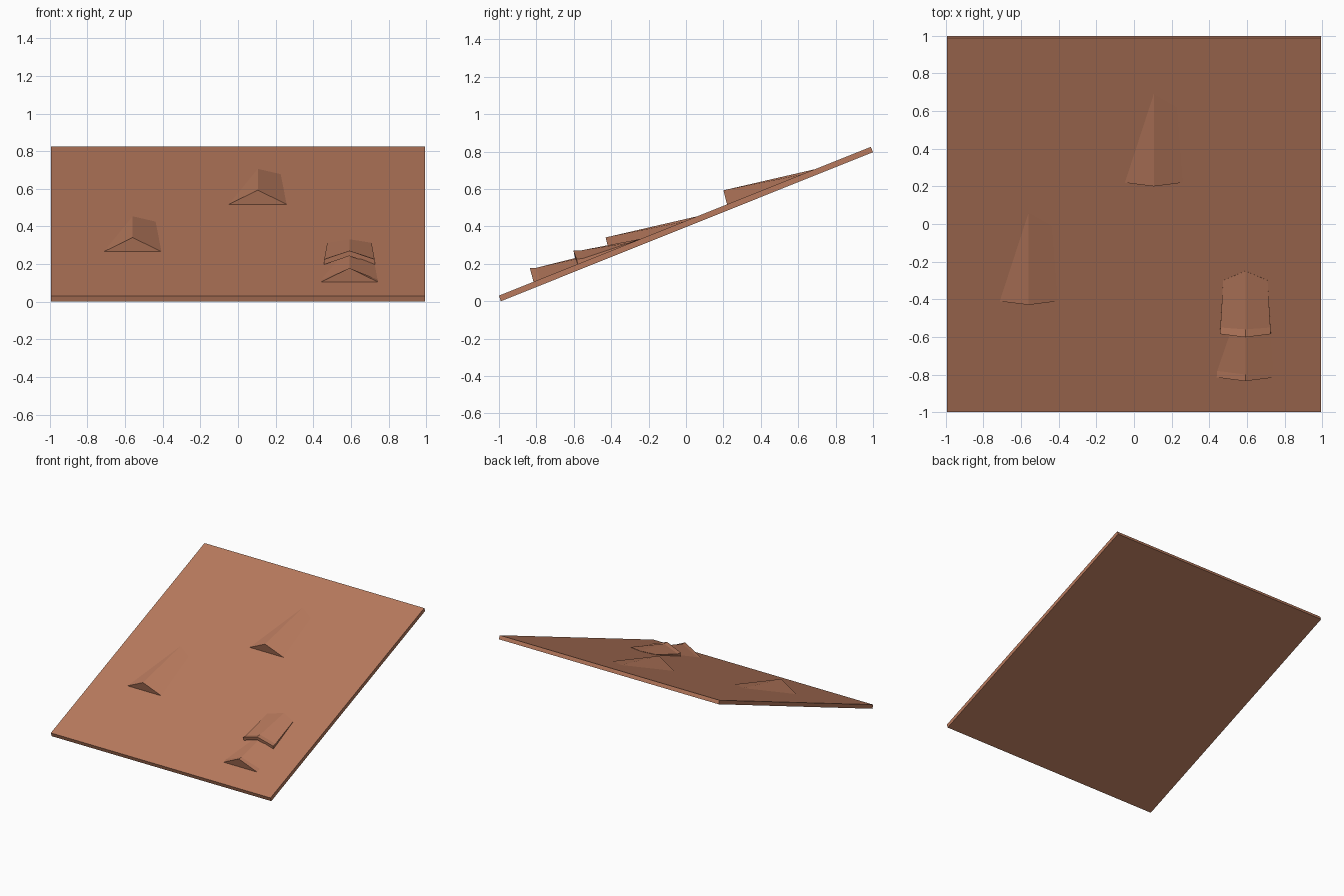
import bpy, bmesh
from mathutils import Vector

cube = bpy.data.objects.get("Cube")
if cube:
    bpy.data.objects.remove(cube, do_unlink=True)

# One clay colour for everything
clay = bpy.data.materials.new("clay_brown")
clay.use_nodes = True
colour = (0.48, 0.195, 0.11, 1)
clay.diffuse_color = colour
clay.node_tree.nodes["Principled BSDF"].inputs["Base Color"].default_value = colour

SLOPE = 0.4


def roof_z(y):
    """Height of the sloping upper surface."""
    return 0.03 + SLOPE * (y + 1)


def finish(name, bm):
    bmesh.ops.recalc_face_normals(bm, faces=bm.faces)
    mesh = bpy.data.meshes.new(name)
    bm.to_mesh(mesh)
    bm.free()
    mesh.materials.append(clay)
    obj = bpy.data.objects.new(name, mesh)
    bpy.context.collection.objects.link(obj)
    return obj


def extrude(bm, offset):
    moved = bmesh.ops.extrude_face_region(bm, geom=bm.faces[:], use_keep_orig=True)
    verts = [v for v in moved["geom"] if isinstance(v, bmesh.types.BMVert)]
    bmesh.ops.translate(bm, verts=verts, vec=offset)


def gable_rows(bm, cx, sections):
    """Two roof pitches; a section is half width, eave y, eave z, ridge y, ridge z."""
    rows = []
    for half, ey, ez, ry, rz in sections:
        points = ((cx - half, ey, ez), (cx, ry, rz), (cx + half, ey, ez))
        rows.append([bm.verts.new(p) for p in points])
    for a, b in zip(rows, rows[1:]):
        for i in range(2):
            bm.faces.new((a[i], a[i + 1], b[i + 1], b[i]))
    return rows


def dormer(name, cx, front_y, lip=0):
    """Solid gabled wedge that fades back into the slope."""
    eave, back, ridge_back = front_y + 0.02, front_y + 0.43, front_y + 0.49
    top = roof_z(front_y) + 0.083
    sink = 0.002
    sections = [(0.157, eave, roof_z(eave) - sink, front_y, top)]
    if lip:
        y = eave + lip
        sections.append((0.154, y, roof_z(y) - sink, front_y + lip, top))
    sections.append((0.125, back, roof_z(back) - sink, ridge_back, roof_z(ridge_back)))
    bm = bmesh.new()
    rows = gable_rows(bm, cx, sections)
    bm.faces.new(rows[0])
    bm.faces.new(rows[-1])
    for a, b in zip(rows, rows[1:]):
        bm.faces.new((a[0], a[2], b[2], b[0]))
    return finish(name, bm)


# Sloping slab
bm = bmesh.new()
outline = [(-0.99, 0), (-1, 0.03), (0.988, roof_z(0.988)), (1, 0.797)]
bm.faces.new([bm.verts.new((-0.995, y, z)) for y, z in outline])
extrude(bm, Vector((1.99, 0, 0)))
finish("roof_slab", bm)

# Three gabled dormers
dormer("left_dormer", -0.56, -0.43)
dormer("middle_dormer", 0.105, 0.2)
dormer("right_dormer", 0.592, -0.835, lip=0.035)

# Thick cover over the rear of one dormer, with a level front lip
bm = bmesh.new()
gable_rows(bm, 0.592, [
    (0.135, -0.585, 0.225, -0.602, 0.271),
    (0.133, -0.55, 0.229, -0.56, 0.272),
    (0.118, -0.3, 0.313, -0.25, 0.332),
])
extrude(bm, Vector((0, 0.006, -0.028)))
finish("dormer_cover", bm)
